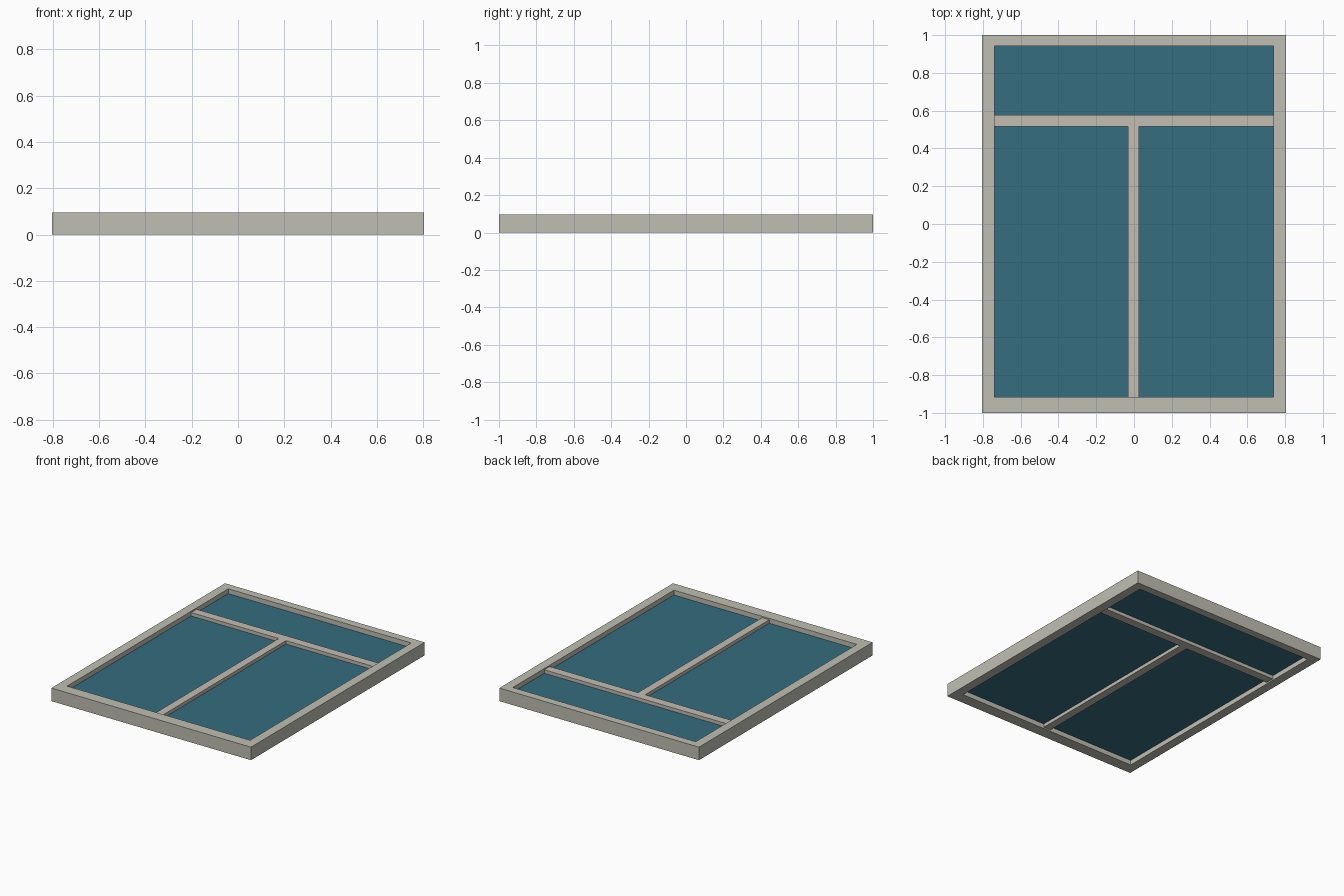
import bpy
import bmesh

cube = bpy.data.objects.get("Cube")
if cube:
    bpy.data.objects.remove(cube, do_unlink=True)


def material(name, rgb):
    mat = bpy.data.materials.new(name)
    mat.use_nodes = True
    mat.diffuse_color = (*rgb, 1)
    mat.node_tree.nodes["Principled BSDF"].inputs["Base Color"].default_value = (*rgb, 1)
    return mat


def add_object(name, bm, mat):
    bmesh.ops.recalc_face_normals(bm, faces=bm.faces)
    mesh = bpy.data.meshes.new(name)
    bm.to_mesh(mesh)
    bm.free()
    mesh.materials.append(mat)
    obj = bpy.data.objects.new(name, mesh)
    bpy.context.collection.objects.link(obj)


def box(name, x, y, z, mat):
    bm = bmesh.new()
    bmesh.ops.create_cube(bm, size=1)
    for v in bm.verts:
        v.co = [lo if c < 0 else hi for c, (lo, hi) in zip(v.co, (x, y, z))]
    add_object(name, bm, mat)


def ring(name, outer, inner, z, mat):
    """Rectangular frame with a clear opening."""
    bm = bmesh.new()

    def loop(rect, height):
        x0, x1, y0, y1 = rect
        return [bm.verts.new((x, y, height))
                for x, y in ((x0, y0), (x1, y0), (x1, y1), (x0, y1))]

    loops = [loop(outer, z[0]), loop(outer, z[1]), loop(inner, z[1]), loop(inner, z[0])]
    for a, b in zip(loops, loops[1:] + loops[:1]):
        for i in range(4):
            j = (i + 1) % 4
            bm.faces.new((a[i], a[j], b[j], b[i]))
    add_object(name, bm, mat)


frame_paint = material("frame_grey", (0.52, 0.52, 0.45))
bar_paint = material("bar_warm_grey", (0.54, 0.51, 0.45))
glass_blue = material("glass_blue", (0.035, 0.155, 0.212))

left, right, bottom, top = -0.738, 0.738, -0.915, 0.942
rail_low, rail_high = 0.515, 0.578
post_left, post_right = -0.031, 0.027
bar_z = (0.01, 0.085)
glass_z = (0.035, 0.06)

# Outer frame
ring("outer_frame", (-0.805, 0.805, -1, 1), (left, right, bottom, top), (0, 0.095), frame_paint)

# Glazing bars
box("cross_rail", (left, right), (rail_low, rail_high), bar_z, bar_paint)
box("centre_post", (post_left, post_right), (bottom, rail_low), bar_z, bar_paint)

# Glass panes
box("upper_pane", (left, right), (rail_high, top), glass_z, glass_blue)
box("right_pane", (left, post_left), (bottom, rail_low), glass_z, glass_blue)
box("left_pane", (post_right, right), (bottom, rail_low), glass_z, glass_blue)
